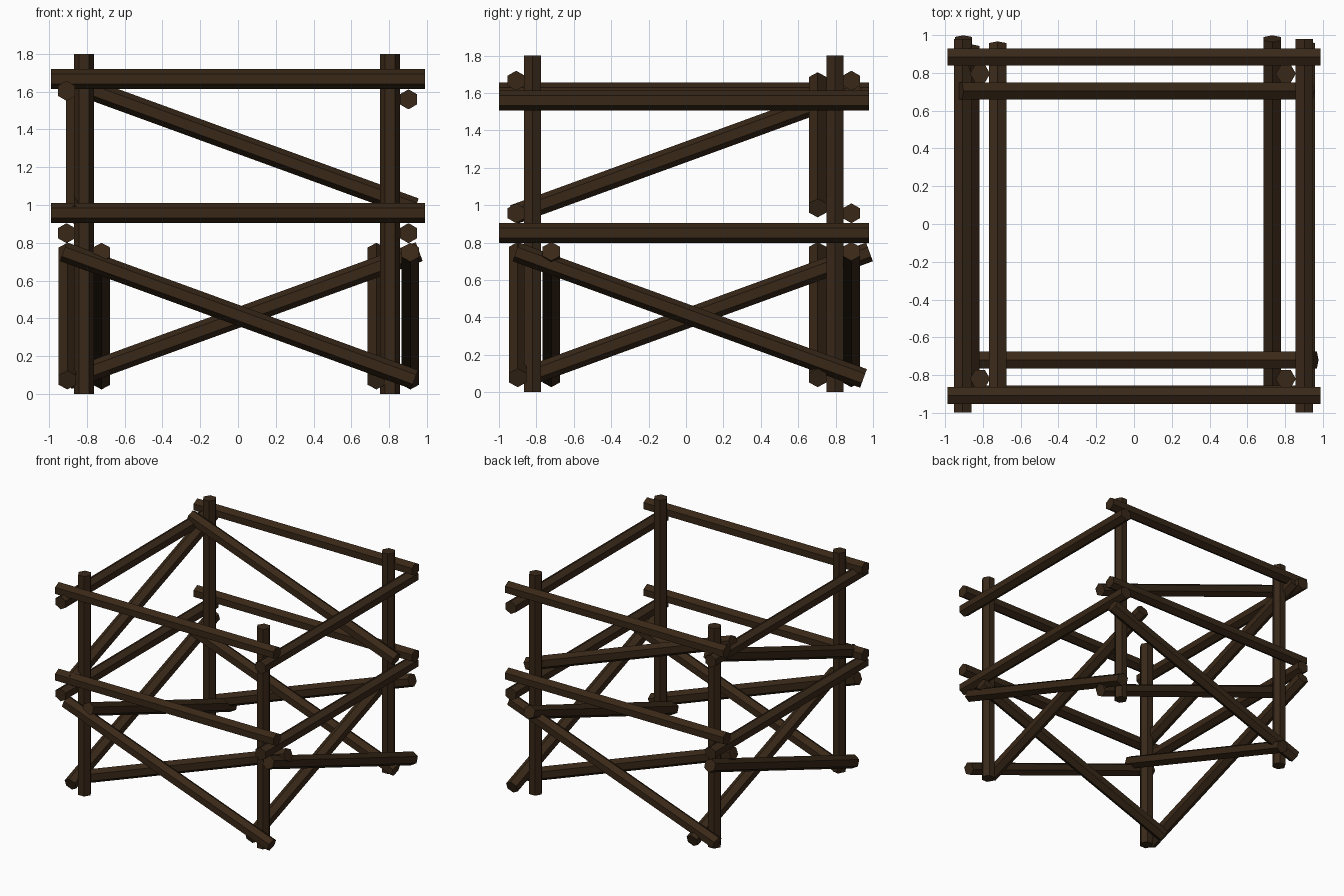
import bpy, math
from mathutils import Vector

if "Cube" in bpy.data.objects:
    bpy.data.objects.remove(bpy.data.objects["Cube"])

R = 0.053                      # hexagon corner radius
LENGTH = 1.977                 # every horizontal or diagonal log
TILT = math.radians(20)

wood = bpy.data.materials.new("dark_wood")
wood.diffuse_color = (0.04, 0.021, 0.009, 1)
wood.use_nodes = True
wood.node_tree.nodes["Principled BSDF"].inputs["Base Color"].default_value = wood.diffuse_color


def log(name, centre, direction, corner, length):
    """Six-sided log along direction, with one corner of the hexagon facing corner."""
    d, u, c = Vector(direction).normalized(), Vector(corner).normalized(), Vector(centre)
    v = d.cross(u)
    ring = [R * (math.cos(i * math.pi / 3) * u + math.sin(i * math.pi / 3) * v) for i in range(6)]
    verts = [c - d * length / 2 + p for p in ring] + [c + d * length / 2 + p for p in ring]
    faces = [(i, (i + 1) % 6, (i + 1) % 6 + 6, i + 6) for i in range(6)]
    faces += [tuple(range(5, -1, -1)), tuple(range(6, 12))]
    mesh = bpy.data.meshes.new(name)
    mesh.from_pydata(verts, [], faces)
    mesh.materials.append(wood)
    obj = bpy.data.objects.new(name, mesh)
    bpy.context.collection.objects.link(obj)
    return obj


def brace(name, axis, centre, rise):
    """Diagonal log along x or y; rise is +1 (climbs) or -1 (falls)."""
    c, s = math.cos(TILT), math.sin(TILT) * rise
    if axis == "x":
        log(name, centre, (c, 0, s), (-s, 0, c), LENGTH)
    else:
        log(name, centre, (0, c, s), (0, -s, c), LENGTH)


# Corner posts
for x, xn in ((-0.815, "left"), (0.804, "right")):
    for y, yn in ((-0.82, "front"), (0.796, "back")):
        log(f"{yn}_{xn}_post", (x, y, 0.9), (0, 0, 1), (1, 0, 0), 1.8)

# Front and back rails
for y, yn in ((-0.908, "front"), (0.884, "back")):
    for z, zn in ((1.666, "upper"), (0.957, "middle")):
        log(f"{yn}_{zn}_rail", (0, y, z), (1, 0, 0), (0, 0, 1), LENGTH)

# Side rails
for x, z, name in ((-0.907, 1.604, "left_upper"), (0.902, 1.559, "right_upper"),
                   (-0.907, 0.851, "left_middle"), (0.902, 0.851, "right_middle")):
    log(f"{name}_rail", (x, -0.01, z), (0, 1, 0), (0, 0, 1), LENGTH)

# Lower crossed braces, front and back
for y, rise, name in ((-0.9, -1, "front_outer"), (-0.72, 1, "front_inner"),
                      (0.704, -1, "back_inner"), (0.884, 1, "back_outer")):
    brace(f"{name}_brace", "x", (0.005 if rise < 0 else 0.03, y, 0.415), rise)

# Lower crossed braces, left and right
for x, rise, name in ((-0.903, 1, "left_outer"), (-0.722, -1, "left_inner"),
                      (0.732, 1, "right_inner"), (0.912, -1, "right_outer")):
    brace(f"{name}_brace", "y", (x, 0.02 if rise < 0 else 0.052, 0.412), rise)

# Upper single braces
brace("back_upper_brace", "x", (0.009, 0.704, 1.323), -1)
brace("left_upper_brace", "y", (-0.865, 0.005, 1.287), 1)
